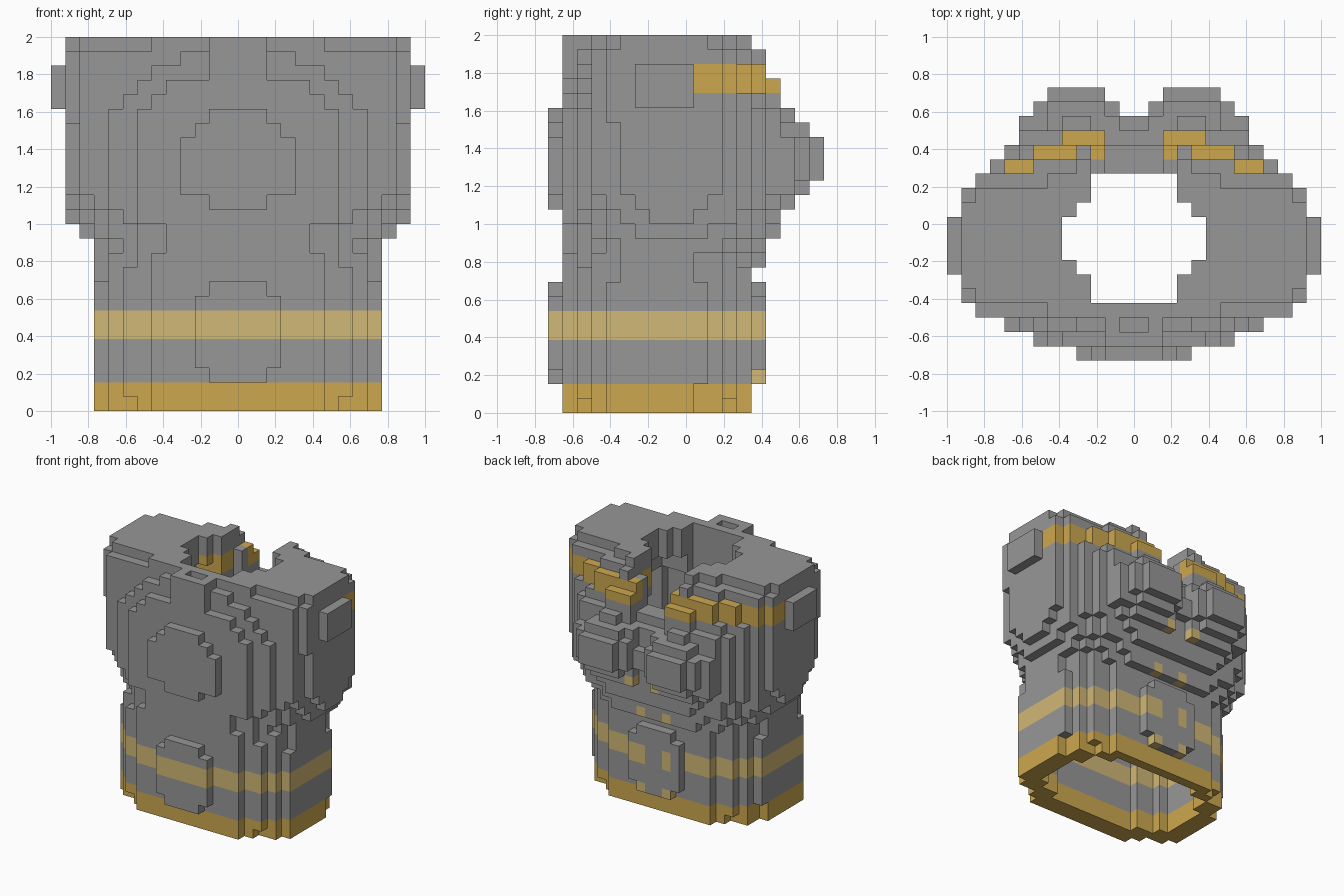
import bpy, bmesh
from mathutils import Vector

cube = bpy.data.objects.get("Cube")
if cube:
    bpy.data.objects.remove(cube, do_unlink=True)

UNIT = 1 / 13          # edge of one block
DEPTH_MIDDLE = 9.5     # block rows run from the front (0) to the back (19)


def make_material(name, colour):
    material = bpy.data.materials.new(name)
    material.use_nodes = True
    material.diffuse_color = (*colour, 1)
    material.node_tree.nodes["Principled BSDF"].inputs["Base Color"].default_value = (*colour, 1)
    return material


materials = [
    make_material("grey", (0.31, 0.31, 0.31)),
    make_material("gold", (0.61, 0.39, 0.08)),
    make_material("pale_gold", (0.64, 0.48, 0.18)),
]
GREY, GOLD, PALE = range(len(materials))

cells = {}             # (column, row, level) -> part name


def fill(part, columns, rows, levels):
    """Fill a block range and its mirror image."""
    for x in range(*columns):
        for y in range(*rows):
            for z in range(*levels):
                cells.setdefault((x, y, z), part)
                cells.setdefault((-1 - x, y, z), part)


def carve(columns, rows, levels):
    for x in range(*columns):
        for y in range(*rows):
            for z in range(*levels):
                cells.pop((x, y, z), None)
                cells.pop((-1 - x, y, z), None)


def stack(part, levels, front, side, back):
    """One cross-section: half widths of the front rows, wide rows and back rows."""
    width, count = side
    for row, half in enumerate(front + [width] * count + back, start=1):
        fill(part, (0, half), (row, row + 1), levels)


# Abdomen, flaring out at the waist
stack("abdomen", (0, 1), [6, 7, 9], (10, 6), [9, 9, 7, 6])
stack("abdomen", (1, 2), [6, 8, 9], (10, 6), [9, 9, 8, 6])
stack("abdomen", (2, 9), [6, 8, 9], (10, 7), [9, 8, 6])
stack("abdomen", (9, 10), [6, 8, 9, 9], (10, 5), [9, 9, 8, 6])
stack("abdomen", (10, 11), [6, 7, 9, 9], (10, 5), [9, 9, 8, 7, 5])
stack("waist", (11, 12), [5, 7, 8, 9], (10, 7), [9, 8, 6])
stack("waist", (12, 13), [5, 7, 9, 10, 10], (11, 5), [10, 10, 9, 8, 5])

# Chest
stack("chest", (13, 14), [7, 8, 9, 10, 11, 11], (12, 3), [11, 11, 11, 9, 8, 6])
stack("chest", (14, 15), [7, 9, 10, 11, 11], (12, 5), [11, 11, 10, 9, 7])
stack("chest", (15, 20), [7, 9, 11, 11], (12, 7), [11, 10, 9, 8])
stack("chest", (20, 21), [7, 9, 11], (12, 8), [11, 10, 9, 8])

# Shoulders and collar
stack("shoulders", (21, 22), [6, 8, 11], (12, 8), [11, 10, 8, 5])
stack("shoulders", (22, 23), [5, 7, 11], (12, 8), [11, 9, 7, 5])
stack("shoulders", (23, 24), [2, 6, 11], (12, 8), [11, 9, 7])
stack("shoulders", (24, 25), [2, 4, 11], (12, 8), [11, 7, 4])
stack("collar", (25, 26), [2, 2, 6, 11], (12, 6), [11, 6, 4])

# Round chest plate and the two belly plates
for half, levels in ((4, (15, 19)), (3, (19, 20)), (2, (14, 21))):
    fill("chest_plate", (0, half), (0, 1), levels)
for name, row in (("front_belly_plate", 0), ("back_belly_plate", 14)):
    fill(name, (0, 3), (row, row + 1), (3, 8))
    fill(name, (0, 2), (row, row + 1), (2, 9))

# Shoulder studs
fill("shoulder_studs", (12, 13), (6, 10), (21, 24))

# Paired back bumps with a small tab on top, joined by a bridge
fill("back_bumps", (1, 8), (16, 17), (15, 19))
fill("back_bumps", (1, 6), (16, 17), (14, 20))
fill("back_bumps", (3, 5), (16, 17), (20, 21))
fill("back_bumps", (1, 7), (17, 18), (16, 19))
fill("back_bumps", (2, 6), (17, 18), (15, 20))
fill("back_bumps", (2, 6), (18, 19), (16, 19))
fill("back_bumps", (0, 1), (16, 17), (16, 18))

# Neck shaft, wider hollow below, notch at the nape and collar socket
for half, rows in ((3, (4, 13)), (4, (6, 11)), (5, (7, 10))):
    carve((0, half), rows, (0, 26))
for half, rows in ((5, (3, 13)), (7, (4, 12)), (8, (5, 10))):
    carve((0, half), rows, (0, 11))
for half, rows in ((6, (4, 12)), (8, (5, 11))):
    carve((0, half), rows, (11, 21))
carve((0, 6), (5, 11), (21, 23))
carve((0, 2), (13, 17), (21, 26))
carve((0, 2), (15, 16), (20, 21))
carve((0, 3), (13, 17), (24, 26))
carve((0, 1), (2, 3), (25, 26))


def paint(x, y, z):
    """Colour of a block by its height and position."""
    nape = x in (2, -3) and y < 14
    if z < 2 or (22 <= z < 24 and y >= 10 and not nape):
        return GOLD
    dot = x in (1, -2)
    if z in (5, 6):
        return PALE if y < 14 or dot or x == 2 else GREY
    if dot and (z, y) in ((2, 14), (10, 14), (14, 16)):
        return PALE
    return GREY


# The four corners of each of the six block sides
SIDES = []
for axis in range(3):
    for sign in (0, 1):
        u, v = (axis + 1) % 3, (axis + 2) % 3
        corners = []
        for a, b in ((0, 0), (1, 0), (1, 1), (0, 1)):
            corner = [0, 0, 0]
            corner[axis], corner[u], corner[v] = sign, a, b
            corners.append(tuple(corner))
        step = [0, 0, 0]
        step[axis] = 1 if sign else -1
        SIDES.append((step, corners if sign else corners[::-1]))


def build(part):
    """Make the outer skin of one part and merge its flat faces."""
    bm = bmesh.new()
    points = {}
    for cell, owner in cells.items():
        if owner != part:
            continue
        for step, corners in SIDES:
            if tuple(c + s for c, s in zip(cell, step)) in cells:
                continue
            ring = []
            for corner in corners:
                key = tuple(c + k for c, k in zip(cell, corner))
                if key not in points:
                    x, y, z = key
                    points[key] = bm.verts.new(Vector((x, y - DEPTH_MIDDLE, z)) * UNIT)
                ring.append(points[key])
            bm.faces.new(ring).material_index = paint(*cell)
    bmesh.ops.dissolve_limit(bm, angle_limit=0.01, verts=bm.verts[:],
                             edges=bm.edges[:], delimit={"MATERIAL"})
    mesh = bpy.data.meshes.new(part)
    bm.to_mesh(mesh)
    bm.free()
    for material in materials:
        mesh.materials.append(material)
    bpy.context.collection.objects.link(bpy.data.objects.new(part, mesh))


for part in sorted(set(cells.values())):
    build(part)
